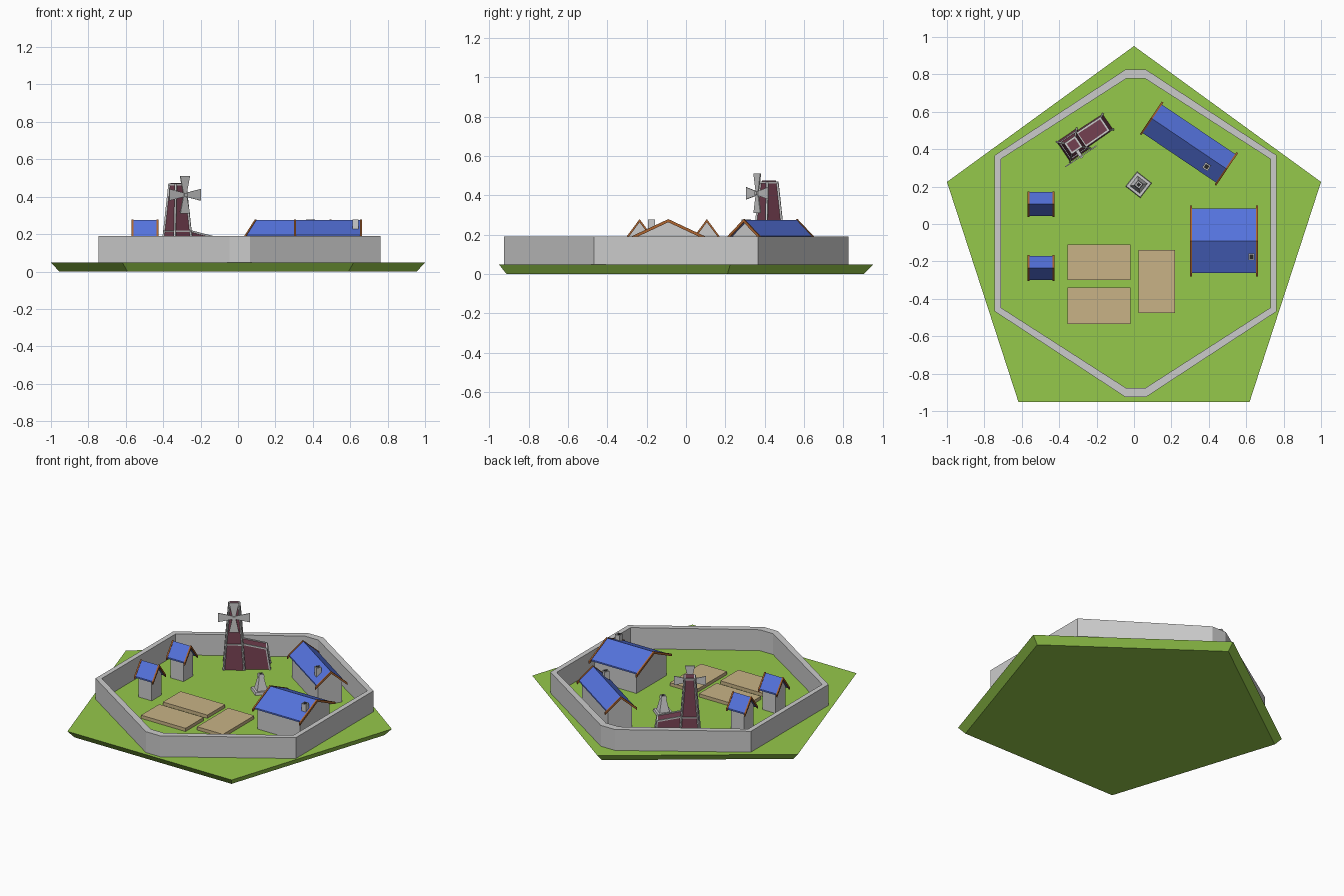
import bpy, bmesh
from math import sin, cos, radians, pi
from mathutils import Matrix, Vector

if "Cube" in bpy.data.objects:
    bpy.data.objects.remove(bpy.data.objects["Cube"])


def material(name, rgb):
    m = bpy.data.materials.new(name)
    m.diffuse_color = (*rgb, 1)
    m.use_nodes = True
    m.node_tree.nodes["Principled BSDF"].inputs["Base Color"].default_value = m.diffuse_color
    return m


GREEN = material("grass", (0.30, 0.58, 0.07))
BLUE = material("blue_roof", (0.09, 0.17, 0.72))
RUST = material("rust_trim", (0.42, 0.13, 0.03))
TAN = material("soil", (0.58, 0.45, 0.24))
WINE = material("wine_walls", (0.17, 0.05, 0.08))
DARK = material("dark_hole", (0.02, 0.02, 0.02))
GROUND = 0.048


def finish(name, bm, mat=None, M=Matrix()):
    bmesh.ops.recalc_face_normals(bm, faces=bm.faces)
    me = bpy.data.meshes.new(name)
    bm.to_mesh(me)
    bm.free()
    ob = bpy.data.objects.new(name, me)
    bpy.context.collection.objects.link(ob)
    ob.matrix_world = M
    if mat:
        me.materials.append(mat)
    return ob


def loft(name, a, b, mat=None, M=Matrix()):
    """Closed solid between two matching 3D outlines."""
    bm = bmesh.new()
    va, vb = [bm.verts.new(p) for p in a], [bm.verts.new(p) for p in b]
    bm.faces.new(va)
    bm.faces.new(vb)
    n = len(va)
    for i in range(n):
        j = (i + 1) % n
        bm.faces.new((va[i], va[j], vb[j], vb[i]))
    return finish(name, bm, mat, M)


def rect(x0, x1, y0, y1, z):
    return [(x0, y0, z), (x1, y0, z), (x1, y1, z), (x0, y1, z)]


def box(name, x0, x1, y0, y1, z0, z1, mat=None, M=Matrix()):
    return loft(name, rect(x0, x1, y0, y1, z0), rect(x0, x1, y0, y1, z1), mat, M)


def extrude_x(name, prof, x0, x1, mat, M):
    return loft(name, [(x0, y, z) for y, z in prof], [(x1, y, z) for y, z in prof], mat, M)


def place(x, y, deg):
    return Matrix.Translation((x, y, 0)) @ Matrix.Rotation(radians(deg), 4, 'Z')


def beam(name, p, q, w, mat, M):
    """Square strip between two points."""
    p, q = Vector(p), Vector(q)
    d = q - p
    R = Matrix.Translation(p) @ d.to_track_quat('Z', 'Y').to_matrix().to_4x4()
    return box(name, -w, w, -w, w, 0, d.length, mat, M @ R)


# Pentagon ground plate, undercut edge
def pentagon(r, z):
    return [(r * sin(2 * pi * i / 5), r * cos(2 * pi * i / 5) - 0.1, z) for i in range(5)]


loft("ground_plate", pentagon(1.005, 0), pentagon(1.0515, GROUND), GREEN)


# Ring wall: outer and inner outlines mirrored from one corner
def ring(sx, lx, ly, ty):
    cx, cy = 0.009, -0.05
    q = [(sx, ty), (lx, ly)]
    pts = q + [(x, -y) for x, y in q[::-1]] + [(-x, -y) for x, y in q] + [(-x, y) for x, y in q[::-1]]
    return [(cx + x, cy + y) for x, y in pts]


bm = bmesh.new()
loops = [[bm.verts.new((x, y, z)) for x, y in o]
         for o, z in ((ring(.054, .754, .417, .876), GROUND), (ring(.054, .754, .417, .876), .19),
                      (ring(.05, .721, .397, .828), .19), (ring(.05, .721, .397, .828), GROUND))]
for k in range(4):
    a, b = loops[k], loops[(k + 1) % 4]
    for i in range(8):
        j = (i + 1) % 8
        bm.faces.new((a[i], a[j], b[j], b[i]))
finish("ring_wall", bm)


# Houses: gabled body, folded roof, trim boards, optional chimney
def chevron(half, peak, slope, t):
    e = peak - slope * half
    return [(-half, e), (0, peak), (half, e), (half, e - t), (0, peak - t), (-half, e - t)]


def house(name, x, y, deg, length, half, trim_half, slope, chimney=None):
    M = place(x, y, deg)
    L, peak = length / 2, 0.275
    bh = half - 0.012
    top = peak - 0.006
    extrude_x(name + "_walls", [(-bh, GROUND), (bh, GROUND), (bh, top - slope * bh), (0, top),
                                (-bh, top - slope * bh)], -L + .018, L - .018, None, M)
    extrude_x(name + "_roof", chevron(half, peak, slope, .01), -L + .004, L - .004, BLUE, M)
    for s in (-1, 1):
        extrude_x(name + "_gable_trim", chevron(trim_half, peak + .004, slope, .016),
                  s * L - .005, s * L + .005, RUST, M)
    if chimney:
        cx, cy = chimney
        box(name + "_chimney", cx - .017, cx + .017, cy - .017, cy + .017, .19, .277, None, M)
        box(name + "_flue", cx - .011, cx + .011, cy - .011, cy + .011, .27, .278, DARK, M)


house("large_house", .482, -.09, 0, .353, .172, .19, .47, (.146, -.085))
house("long_house", .294, .43, -34, .482, .092, .105, .88, (.147, -.05))
house("small_house_back", -.497, .106, 0, .135, .064, .069, 1.35)
house("small_house_front", -.497, -.236, 0, .135, .064, .069, 1.35)

# Crop fields
for i, (x0, x1, y0, y1) in enumerate(((-.355, -.02, -.3, -.11), (-.355, -.02, -.535, -.34),
                                      (.025, .22, -.475, -.14))):
    box(f"field_{i + 1}", x0, x1, y0, y1, GROUND, .07, TAN)


# Stone monument on a square plinth
M = place(.025, .21, -38)


def square(h, z):
    return rect(-h, h, -h, h, z)


loft("monument_plinth", square(.05, GROUND), square(.047, .066), None, M)
loft("monument_shaft", square(.033, .066), square(.015, .15), None, M)
loft("monument_cap", square(.019, .15), square(.015, .17), None, M)
loft("monument_recess", square(.009, .168), square(.009, .171), DARK, M)


# Windmill: tapered tower and sloped annex with pale edge strips
M = place(-.324, .422, 34)


def framed(name, a, b):
    loft(name + "_walls", a, b, WINE, M)
    for i in range(4):
        beam(name + "_corner_strip", a[i], b[i], .005, None, M)
        beam(name + "_top_strip", b[i], b[(i + 1) % 4], .005, None, M)


framed("mill_tower", square(.064, GROUND), square(.031, .466))
framed("mill_annex", [(.04, -.053, GROUND), (.222, -.05, GROUND), (.222, .05, GROUND), (.04, .053, GROUND)],
       [(.035, -.042, .22), (.2, -.04, .185), (.2, .04, .185), (.035, .042, .22)])
band = square(.052, .215)
for i in range(4):
    beam("mill_tower_band", band[i], band[(i + 1) % 4], .004, None, M)
loft("mill_tower_cap", square(.026, .464), square(.026, .474), WINE, M)

# Windmill sails
beam("sail_axle", (0, 0, .41), (0, -.082, .41), .009, None, M)
for k in range(4):
    R = M @ Matrix.Translation((0, -.072, .41)) @ Matrix.Rotation(k * pi / 2, 4, 'Y')
    blade = [(-.009, 0), (.009, 0), (.031, .1), (-.031, .1)]
    loft("sail", [(x, -.003, z) for x, z in blade], [(x, .003, z) for x, z in blade], None, R)
